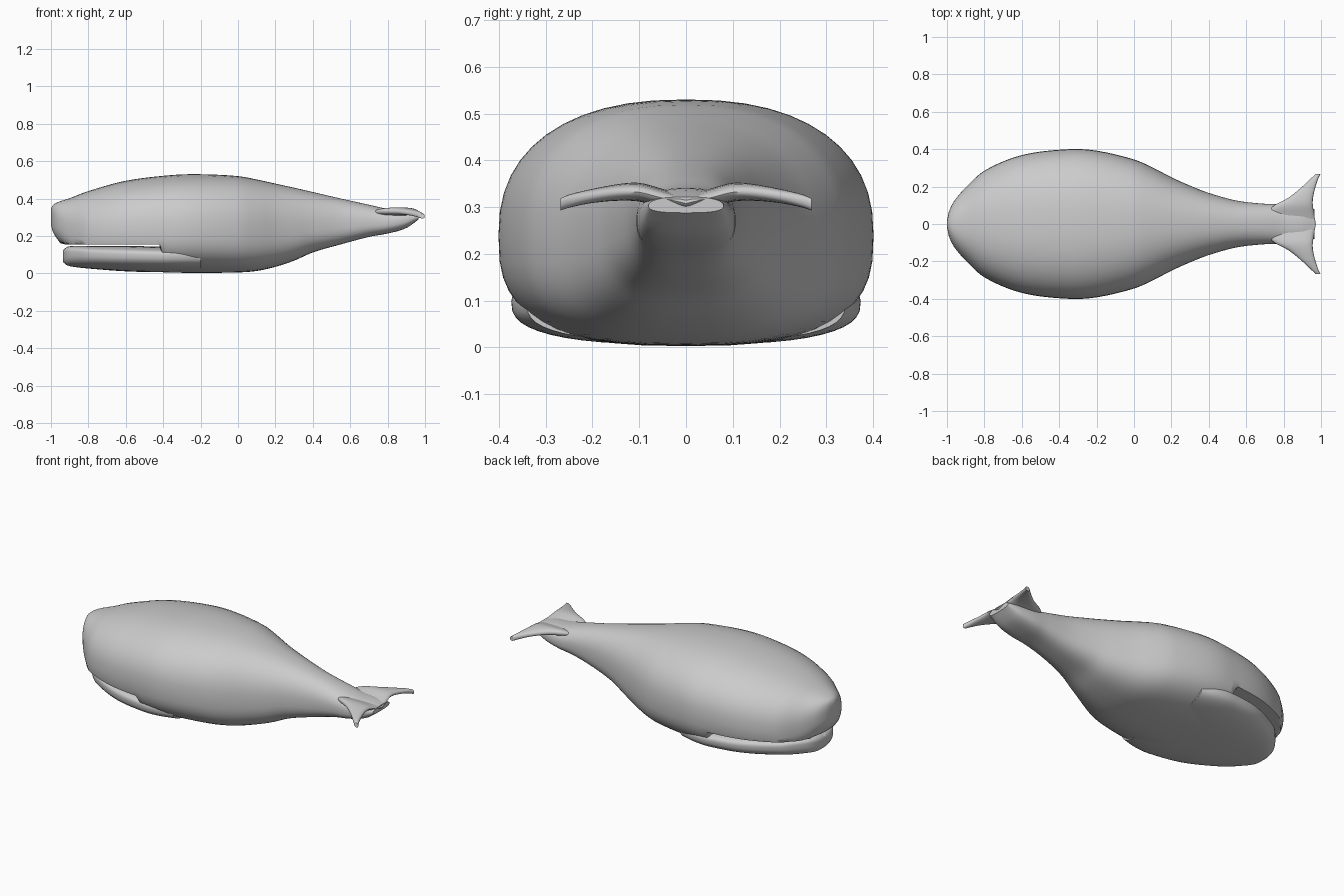
import bpy, bmesh, math

if "Cube" in bpy.data.objects:
    bpy.data.objects.remove(bpy.data.objects["Cube"])

skin = bpy.data.materials.new("light grey skin")
skin.diffuse_color = (0.6, 0.6, 0.6, 1)
skin.use_nodes = True
skin.node_tree.nodes["Principled BSDF"].inputs["Base Color"].default_value = skin.diffuse_color


def spline(stations, t):
    """Smooth interpolation through stations keyed by their first value."""
    k = 0
    while k < len(stations) - 2 and t > stations[k + 1][0]:
        k += 1
    a, b = stations[k], stations[k + 1]
    p, q = stations[max(k - 1, 0)], stations[min(k + 2, len(stations) - 1)]
    h = b[0] - a[0]
    u = (t - a[0]) / h
    out = []
    for i in range(1, len(a)):
        m0 = (b[i] - p[i]) / (b[0] - p[0]) * h
        m1 = (q[i] - a[i]) / (q[0] - a[0]) * h
        out.append((2*u**3 - 3*u*u + 1) * a[i] + (u**3 - 2*u*u + u) * m0
                   + (3*u*u - 2*u**3) * b[i] + (u**3 - u*u) * m1)
    return out


def spow(v, e):
    return math.copysign(abs(v) ** e, v)


def ring(x, zb, zt, w, n_top, n_low, mid, count=48):
    """Rounded cross-section in the YZ plane."""
    zc = zb + mid * (zt - zb)
    pts = []
    for i in range(count):
        a = 2 * math.pi * i / count
        n = n_top if math.sin(a) >= 0 else n_low
        h = zt - zc if math.sin(a) >= 0 else zc - zb
        pts.append((x, w * spow(math.cos(a), 2 / n), zc + h * spow(math.sin(a), 2 / n)))
    return pts


def loft(name, rings, angle):
    bm = bmesh.new()
    loops = [[bm.verts.new(p) for p in r] for r in rings]
    for a, b in zip(loops, loops[1:]):
        for i in range(len(a)):
            j = (i + 1) % len(a)
            bm.faces.new((a[i], a[j], b[j], b[i]))
    bm.faces.new(loops[0])
    bm.faces.new(loops[-1])
    bmesh.ops.recalc_face_normals(bm, faces=bm.faces)
    me = bpy.data.meshes.new(name)
    bm.to_mesh(me)
    bm.free()
    me.materials.append(skin)
    ob = bpy.data.objects.new(name, me)
    bpy.context.collection.objects.link(ob)
    bpy.context.view_layer.objects.active = ob
    ob.select_set(True)
    bpy.ops.object.shade_smooth_by_angle(angle=math.radians(angle))
    ob.select_set(False)


def steps(a, b, n):
    return [a + (b - a) * i / n for i in range(n + 1)]


# body: x, bottom z, top z, half width
body = [(-1.0, .26, .345, .015), (-.99, .222, .365, .065), (-.96, .175, .382, .125),
        (-.9, .10, .402, .195), (-.8, .035, .44, .285), (-.6, .01, .495, .368),
        (-.35, .004, .526, .40), (-.2, .003, .53, .392), (0, .005, .52, .345),
        (.1, .013, .502, .302), (.2, .035, .48, .25), (.3, .068, .458, .205),
        (.4, .112, .435, .166), (.55, .155, .40, .125), (.7, .195, .367, .108),
        (.8, .213, .345, .105), (.9, .242, .338, .095), (.965, .288, .322, .08)]
xs = steps(-1, -.96, 8) + steps(-.95, -.42, 22) + steps(-.40, .965, 50)
rings = []
for x in xs:
    zb, zt, w = spline(body, x)
    r = ring(x, zb, zt, w, 2.35, 2.8, .45)
    if x < -.41:  # flat roof of the mouth
        r = [(px, py, max(pz, .155)) for px, py, pz in r]
    rings.append(r)
loft("body", rings, 50)

# lower jaw: x, bottom z, top z, half width
jaw = [(-.935, .06, .125, .05), (-.92, .045, .14, .10), (-.88, .035, .147, .155),
       (-.8, .026, .147, .235), (-.6, .011, .147, .335), (-.4, .006, .142, .372),
       (-.3, .008, .138, .368), (-.2, .012, .13, .34)]
rings = []
for x in steps(-.935, -.2, 36):
    zb, zt, w = spline(jaw, x)
    rings.append(ring(x, zb, zt, w, 3, 2.7, .68))
loft("lower_jaw", rings, 50)

# tail flukes: y, leading x, trailing x, centre z, half thickness
fluke = [(0, .70, .972, .308, .016), (.06, .715, .962, .322, .02), (.10, .75, .956, .332, .02),
         (.14, .825, .957, .332, .018), (.2, .90, .971, .324, .015), (.25, .953, .988, .313, .014),
         (.268, .973, .998, .306, .013)]
rings = []
for y in steps(-.268, .268, 36):
    x0, x1, zc, t = spline(fluke, abs(y))
    c, h = (x0 + x1) / 2, (x1 - x0) / 2
    rings.append([(c + h * spow(math.cos(a), .8), y, zc + t * spow(math.sin(a), .8))
                  for a in [2 * math.pi * i / 20 for i in range(20)]])
loft("tail_flukes", rings, 50)
